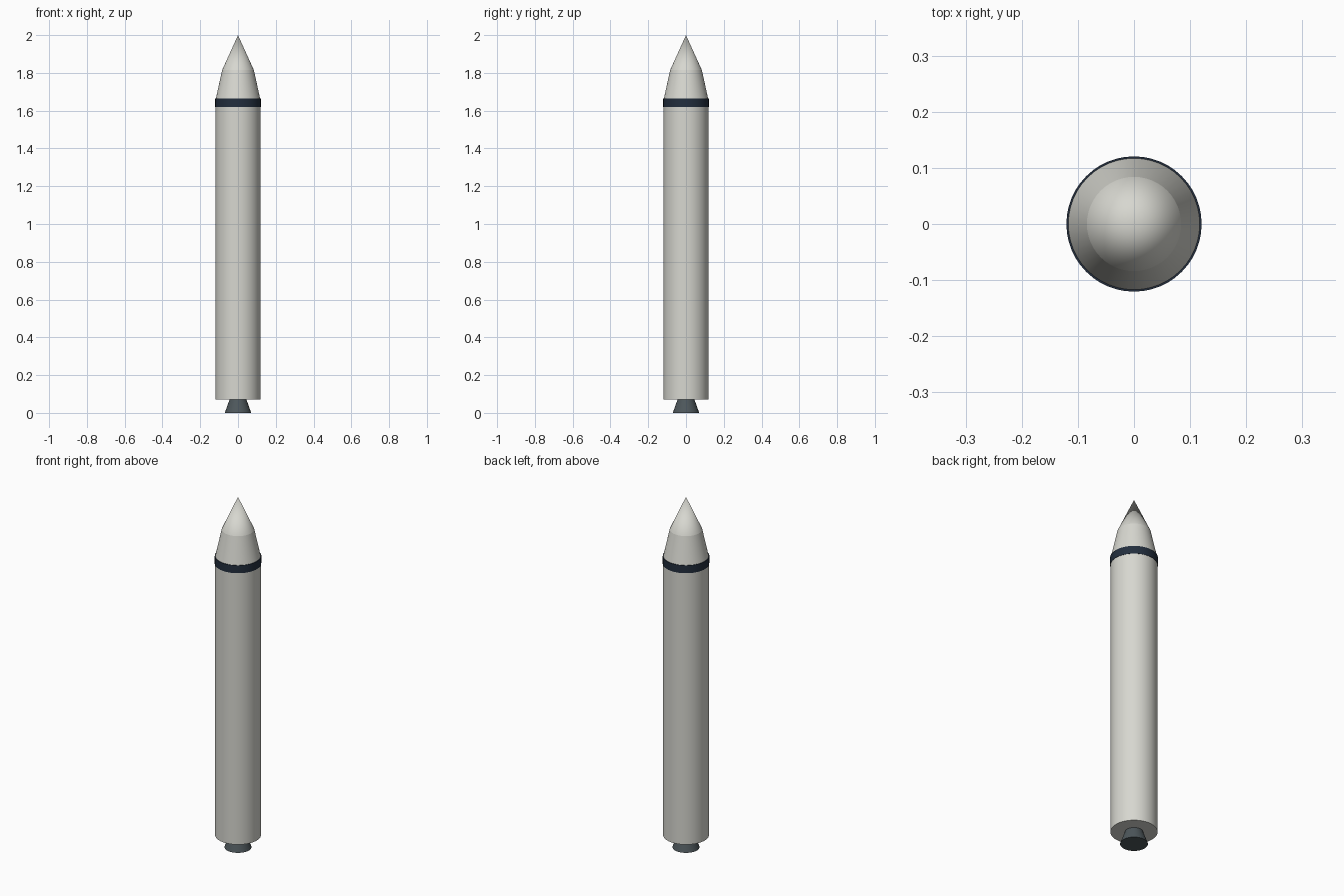
import bpy, bmesh, math

if "Cube" in bpy.data.objects:
    bpy.data.objects.remove(bpy.data.objects["Cube"])

SIDES = 48


def material(name, rgb):
    m = bpy.data.materials.new(name)
    m.diffuse_color = (*rgb, 1)
    m.use_nodes = True
    m.node_tree.nodes["Principled BSDF"].inputs["Base Color"].default_value = m.diffuse_color
    return m


cream = material("warm_white", (0.68, 0.68, 0.63))
navy = material("dark_navy", (0.016, 0.027, 0.047))
steel = material("dark_steel", (0.075, 0.095, 0.105))


def lathe(name, profile, mat):
    """Turn a list of (radius, height) points into a closed round part."""
    bm = bmesh.new()
    rings = []
    for r, z in profile:
        count = SIDES if r > 0 else 1
        rings.append([bm.verts.new((r * math.cos(2 * math.pi * i / SIDES),
                                    r * math.sin(2 * math.pi * i / SIDES), z))
                      for i in range(count)])
    for low, high in zip(rings, rings[1:]):
        for i in range(SIDES):
            j = (i + 1) % SIDES
            if len(high) == 1:
                bm.faces.new((low[i], low[j], high[0]))
            else:
                bm.faces.new((low[i], low[j], high[j], high[i]))
    for ring in (rings[0], rings[-1]):
        if len(ring) > 1:
            bm.faces.new(ring)
    bmesh.ops.recalc_face_normals(bm, faces=bm.faces)
    mesh = bpy.data.meshes.new(name)
    bm.to_mesh(mesh)
    bm.free()
    mesh.materials.append(mat)
    obj = bpy.data.objects.new(name, mesh)
    bpy.context.collection.objects.link(obj)
    bpy.ops.object.select_all(action='DESELECT')
    obj.select_set(True)
    bpy.context.view_layer.objects.active = obj
    bpy.ops.object.shade_smooth_by_angle(angle=math.radians(10))
    return obj


# Engine nozzle, flared towards the ground
lathe("engine_nozzle", [(0.07, 0), (0.045, 0.07)], steel)
# Long straight body
lathe("body", [(0.119, 0.07), (0.119, 1.64)], cream)
# Dark ring between body and nose
lathe("nose_band", [(0.1205, 1.62), (0.1205, 1.664)], navy)
# Two-step nose: gentle taper, then a sharp cone
lathe("nose_taper", [(0.118, 1.66), (0.084, 1.815)], cream)
lathe("nose_tip", [(0.084, 1.815), (0, 2.0)], cream)
